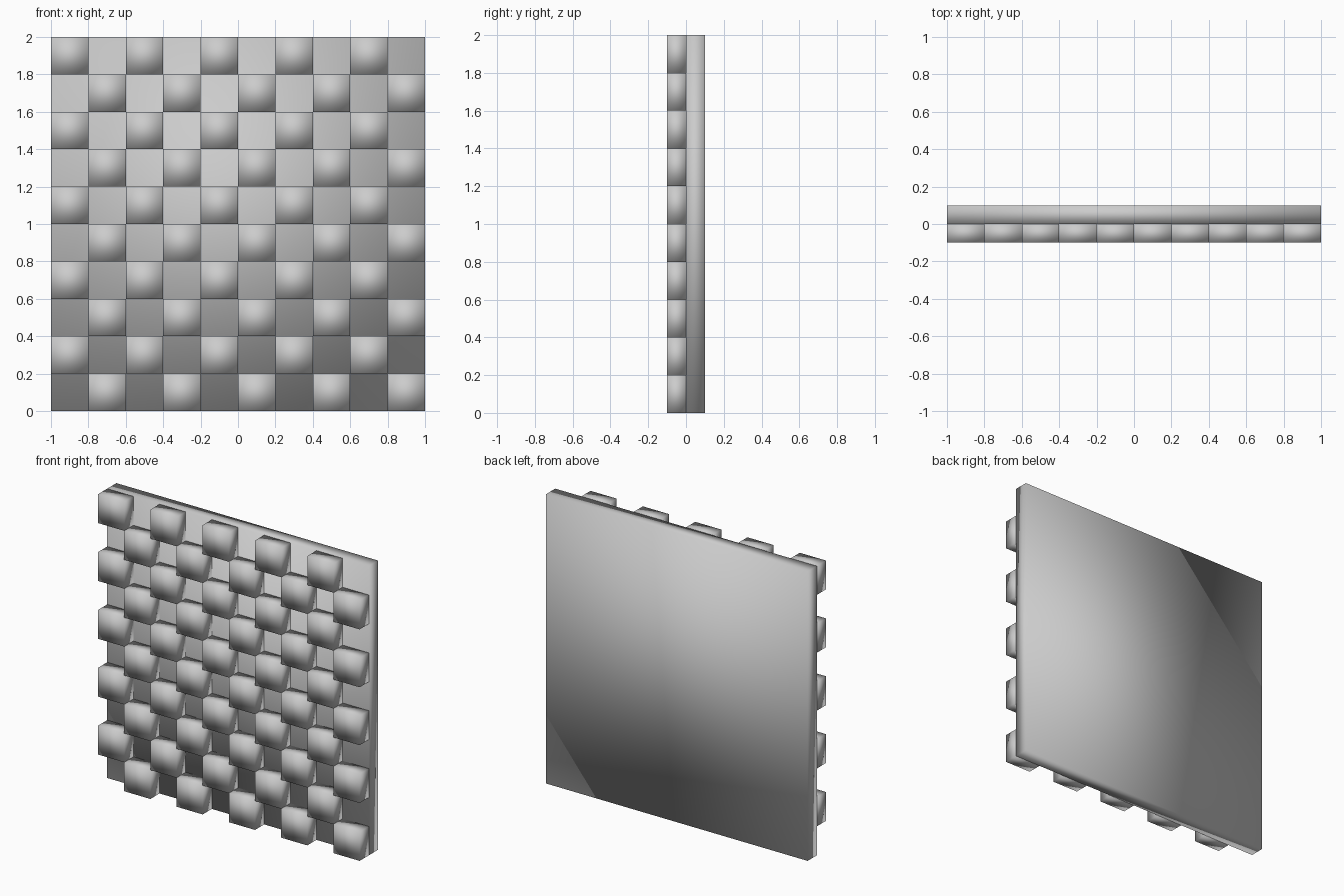
import bpy

if "Cube" in bpy.data.objects:
    bpy.data.objects.remove(bpy.data.objects["Cube"])

def box(name, lo, hi):
    """Smooth-shaded box spanning two opposite corners."""
    center = [(a + b) / 2 for a, b in zip(lo, hi)]
    bpy.ops.mesh.primitive_cube_add(size=1, location=center)
    ob = bpy.context.object
    ob.name = name
    ob.scale = [b - a for a, b in zip(lo, hi)]
    bpy.ops.object.transform_apply(location=False, rotation=False, scale=True)
    bpy.ops.object.shade_smooth()
    return ob

N = 10            # cells per side
CELL = 2 / N
DEPTH = 0.1

# Backing panel
box("back_panel", (-1, 0, 0), (1, DEPTH, 2))

# Raised checkerboard blocks on the front, sharing one mesh
first = None
for row in range(N):
    for col in range(N):
        if (row + col) % 2 == 0:
            continue
        x, z = -1 + col * CELL, row * CELL
        if first is None:
            first = box("raised_block", (x, -DEPTH, z), (x + CELL, 0, z + CELL))
        else:
            block = first.copy()
            block.location = (x + CELL / 2, -DEPTH / 2, z + CELL / 2)
            bpy.context.collection.objects.link(block)
